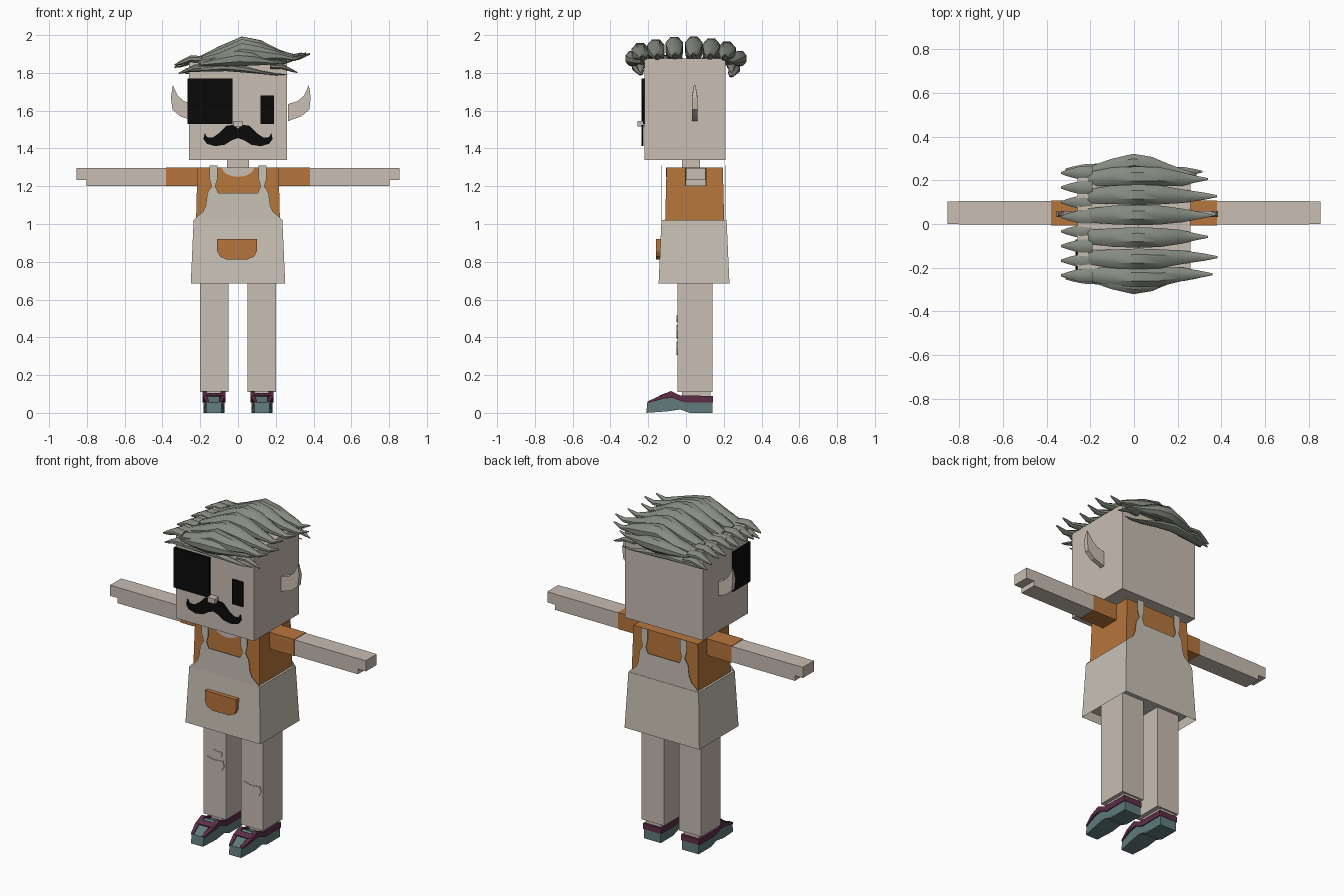
import bpy, bmesh, math

if "Cube" in bpy.data.objects:
    bpy.data.objects.remove(bpy.data.objects["Cube"])


def material(name, rgb):
    m = bpy.data.materials.new(name)
    m.use_nodes = True
    m.diffuse_color = (*rgb, 1)
    m.node_tree.nodes["Principled BSDF"].inputs["Base Color"].default_value = (*rgb, 1)
    return m


SKIN = material("skin beige", (0.58, 0.51, 0.45))
CLOTH = material("cloth beige", (0.58, 0.54, 0.47))
ORANGE = material("shirt orange", (0.47, 0.18, 0.045))
BLACK = material("black", (0.003, 0.003, 0.003))
HAIR = material("hair grey", (0.24, 0.26, 0.22))
TEAL = material("shoe teal", (0.12, 0.2, 0.2))
MAROON = material("shoe maroon", (0.11, 0.027, 0.062))


def finish(bm, name, mat):
    bmesh.ops.recalc_face_normals(bm, faces=bm.faces)
    me = bpy.data.meshes.new(name)
    bm.to_mesh(me)
    bm.free()
    me.materials.append(mat)
    ob = bpy.data.objects.new(name, me)
    bpy.context.collection.objects.link(ob)
    return ob


def box(name, mat, x, y, z, flare=0, recess=0):
    """Box from ranges; flare widens the bottom, recess hollows the underside."""
    bm = bmesh.new()
    bmesh.ops.create_cube(bm, size=1)
    for v in bm.verts:
        f = flare if v.co.z < 0 else 0
        sx, sy = math.copysign(f, v.co.x), math.copysign(f, v.co.y)
        v.co = [lo + (c + 0.5) * (hi - lo) for c, (lo, hi) in zip(v.co, (x, y, z))]
        v.co.x += sx
        v.co.y += sy
    if recess:
        bottom = [min(bm.faces, key=lambda f: f.calc_center_median().z)]
        bmesh.ops.inset_region(bm, faces=bottom, thickness=0.012)
        for v in bottom[0].verts:
            v.co.z += recess
    return finish(bm, name, mat)


def prism(name, mat, outline, lo, hi, axis="y"):
    """Extrude an outline along y (points are x, z) or along x (points are y, z)."""
    bm = bmesh.new()
    put = (lambda p, d: (p[0], d, p[1])) if axis == "y" else (lambda p, d: (d, p[0], p[1]))
    face = bm.faces.new([bm.verts.new(put(p, lo)) for p in outline])
    new = bmesh.ops.extrude_face_region(bm, geom=[face])["geom"]
    for v in new:
        if isinstance(v, bmesh.types.BMVert):
            v.co["xyz".index(axis)] = hi
    return finish(bm, name, mat)


def mirrored(half):
    return half + [(-x, z) for x, z in reversed(half) if x != 0]


def lock(name, path, sides=8):
    """Tapered strand through rings given as (x, y, z, half width, half height)."""
    bm = bmesh.new()
    rings = []
    for x, y, z, ry, rz in path:
        angles = [2 * math.pi * (i + 0.5) / sides for i in range(sides)]
        rings.append([bm.verts.new((x, y + ry * math.cos(a), z + rz * math.sin(a))) for a in angles])
    for a, b in zip(rings, rings[1:]):
        for i in range(sides):
            j = (i + 1) % sides
            bm.faces.new((a[i], a[j], b[j], b[i]))
    bm.faces.new(rings[0])
    bm.faces.new(rings[-1])
    ob = finish(bm, name, HAIR)
    bpy.context.view_layer.objects.active = ob
    ob.select_set(True)
    bpy.ops.object.shade_smooth_by_angle(angle=math.radians(40))
    ob.select_set(False)


# Head, neck and face
box("head", SKIN, (-0.26, 0.26), (-0.22, 0.21), (1.34, 1.875))
box("neck", SKIN, (-0.057, 0.057), (-0.02, 0.075), (1.25, 1.35))
box("nose", SKIN, (-0.025, 0.025), (-0.258, -0.21), (1.515, 1.545))
box("eye_patch", BLACK, (-0.268, -0.03), (-0.235, -0.07), (1.53, 1.77))
box("left_eye", BLACK, (0.12, 0.19), (-0.228, -0.219), (1.53, 1.68))
prism("moustache", BLACK, mirrored([
    (0, 1.505), (0.025, 1.525), (0.06, 1.52), (0.1, 1.48), (0.135, 1.457), (0.165, 1.46),
    (0.176, 1.482), (0.183, 1.45), (0.165, 1.425), (0.12, 1.412), (0.07, 1.42),
    (0.03, 1.445), (0, 1.455)]), -0.235, -0.226)

# Pointed ears, thinner at the tip
ear = [(0.25, 1.545), (0.32, 1.57), (0.362, 1.605), (0.37, 1.67), (0.36, 1.735),
       (0.335, 1.68), (0.3, 1.65), (0.25, 1.635)]
for side, s, shift in (("left", 1, 0.015), ("right", -1, 0.015)):
    ob = prism(side + "_ear", SKIN, [(s * x + shift, z) for x, z in ear], 0.032, 0.06)
    for v in ob.data.vertices:
        if v.co.z > 1.7:
            v.co.y = 0.046 + (v.co.y - 0.046) * 0.3

# Hair: long locks over the crown, swept to the left, with short tufts at the parting
crown = [(-0.21, 1.868, 0.034, 0.018), (-0.1, 1.905, 0.046, 0.04), (0.02, 1.94, 0.051, 0.058),
         (0.12, 1.93, 0.047, 0.048), (0.22, 1.9, 0.034, 0.024), (0.3, 1.885, 0.018, 0.013),
         (0.36, 1.905, 0.005, 0.004)]
tuft = [(-0.19, 1.872, 0.034, 0.018), (-0.25, 1.875, 0.032, 0.02), (-0.3, 1.855, 0.018, 0.014),
        (-0.335, 1.842, 0.005, 0.004)]
for i, y in enumerate((-0.235, -0.155, -0.06, 0.04, 0.13, 0.21)):
    drop = 0.65 * y * y
    sway = 0.025 * math.sin(i * 2.1)
    lock(f"crown_lock_{i}", [(x + (sway if x > 0.25 else 0), y * (1.03 if abs(x) < 0.15 else 0.98),
                             z - drop * (1 if abs(x) < 0.2 else 0.3), ry, rz) for x, z, ry, rz in crown])
for i in range(8):
    y = -0.235 + i * 0.067
    lock(f"parting_tuft_{i}", [(x, y, z - 0.012 * (i % 2), ry, rz) for x, z, ry, rz in tuft])

# Hair hanging over the front and back edges of the head
for side, s, low in (("front", -1, 1.82), ("back", 1, 1.81)):
    lock(side + "_edge_lock", [(x * 0.85 - 0.02, s * (0.22 + 1.1 * rz), 1.86 + (z - 1.9) * 0.4, ry * 0.8, rz * 0.75)
                               for x, z, ry, rz in crown])
    lock(side + "_fringe", [(x * 0.95 - 0.08, s * (0.235 + 0.4 * rz), low + (z - 1.9) * 0.3 - 0.08 * max(x, 0),
                             ry * 0.6, rz * 0.4) for x, z, ry, rz in crown])
    lock(side + "_low_tuft", [(x + 0.02, s * 0.25, z - 0.045, ry * 0.8, rz * 0.8) for x, z, ry, rz in tuft])
    lock(side + "_side_tuft", [(-x - 0.02, s * 0.24, z - 0.04, ry * 0.7, rz * 0.7) for x, z, ry, rz in tuft])

# Shirt, sleeves, arms and hands
box("shirt", ORANGE, (-0.215, 0.215), (-0.103, 0.195), (0.98, 1.3), flare=0.008)
neckline = [(0.085 * math.cos(a), 1.3 - 0.05 * math.sin(a))
            for a in [math.pi * i / 10 for i in range(11)]]
prism("neckline", SKIN, neckline, -0.107, -0.1)
for side, s in (("left", 1), ("right", -1)):
    def span(a, b):
        return tuple(sorted((s * a, s * b)))
    box(side + "_sleeve", ORANGE, span(0.2, 0.38), (-0.006, 0.108), (1.2, 1.3))
    box(side + "_arm", SKIN, span(0.36, 0.803), (-0.002, 0.106), (1.202, 1.297))
    box(side + "_hand", SKIN, span(0.8, 0.855), (0.0, 0.104), (1.232, 1.297))

# Pinafore: skirt, bib with straps on both sides, pocket
box("skirt", CLOTH, (-0.235, 0.235), (-0.13, 0.215), (0.685, 1.02), flare=0.015, recess=0.05)
bib = mirrored([(0.235, 1.018), (0.222, 1.035), (0.185, 1.065), (0.17, 1.1), (0.162, 1.165),
                (0.14, 1.2), (0.152, 1.24), (0.152, 1.31), (0.108, 1.31), (0.108, 1.24),
                (0.12, 1.2), (0.105, 1.165)])
prism("front_bib", CLOTH, bib, -0.13, -0.127)
prism("back_bib", CLOTH, bib, 0.21, 0.213)
prism("pocket", ORANGE, [(-0.11, 0.92), (-0.11, 0.855), (-0.095, 0.828), (-0.06, 0.812), (0.05, 0.812),
                         (0.085, 0.828), (0.1, 0.855), (0.1, 0.92)], -0.16, -0.13)

# Legs with knee patches
for side, s in (("left", 1), ("right", -1)):
    box(side + "_leg", SKIN, tuple(sorted((s * 0.05, s * 0.2))), (-0.045, 0.14), (0.11, 0.9))
patch = [(-0.068, 0.02), (-0.05, 0.036), (0, 0.024), (0.058, 0.03), (0.066, 0),
         (0.05, -0.03), (0, -0.036), (-0.05, -0.028)]
for name, cx, cz, k in (("right_knee_patch", -0.125, 0.43, 1), ("left_knee_patch", 0.123, 0.342, 1),
                        ("small_patch", -0.105, 0.498, 0.5)):
    prism(name, SKIN, [(cx + k * x, cz + k * z) for x, z in patch], -0.049, -0.044)

# Shoes: teal body, maroon collar along the sides, straps across the top
body = [(-0.21, 0.0), (-0.1, 0.008), (-0.03, 0.018), (0.02, 0.0), (0.14, 0.0), (0.14, 0.085),
        (-0.03, 0.085), (-0.08, 0.105), (-0.14, 0.085), (-0.205, 0.055)]
trim = [(-0.205, 0.05), (-0.12, 0.075), (-0.07, 0.08), (-0.01, 0.056), (0.14, 0.056), (0.14, 0.09),
        (-0.03, 0.092), (-0.08, 0.116), (-0.14, 0.09), (-0.205, 0.06)]
for side, s in (("left", 1), ("right", -1)):
    c = s * 0.127
    parts = [prism(side + "_shoe", TEAL, body, c - 0.056, c + 0.056, "x")]
    for part, e in (("outer", s), ("inner", -s)):
        a, b = sorted((c + e * 0.036, c + e * 0.061))
        parts.append(prism(f"{side}_shoe_{part}_trim", MAROON, trim, a, b, "x"))
    for ob in parts:
        for v in ob.data.vertices:
            if v.co.y < -0.18:
                v.co.x = c + (v.co.x - c) * 0.72
    prism(side + "_shoe_strap", MAROON, [(-0.135, 0.08), (-0.11, 0.09), (-0.105, 0.106), (-0.14, 0.092)],
          c - 0.05, c + 0.05, "x")
    box(side + "_shoe_heel_trim", MAROON, (c - 0.06, c + 0.06), (0.12, 0.142), (0.056, 0.09))
    box(side + "_ankle", SKIN, (c - 0.05, c + 0.05), (-0.02, 0.13), (0.08, 0.115))
